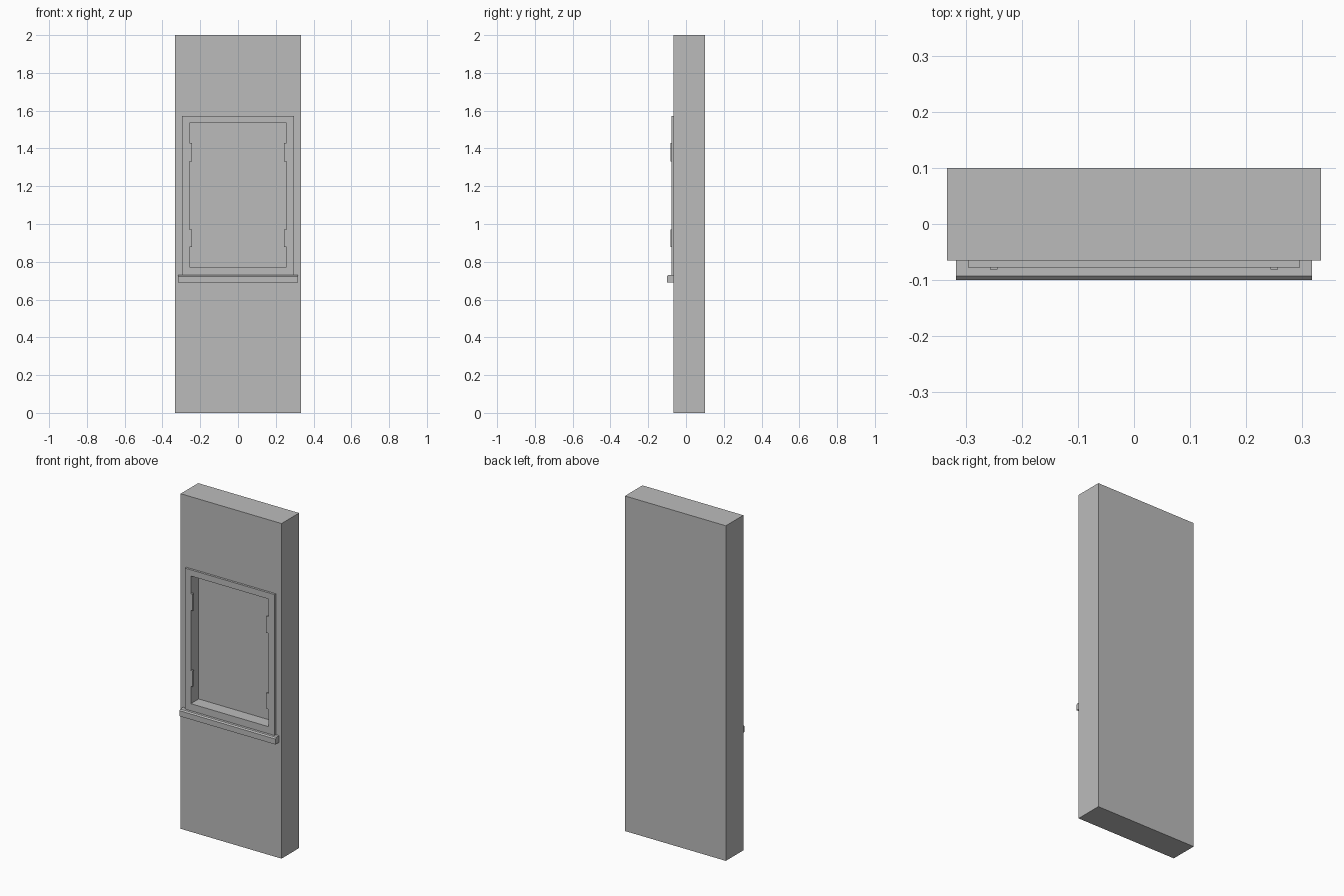
import bpy, bmesh

if "Cube" in bpy.data.objects:
    bpy.data.objects.remove(bpy.data.objects["Cube"])

grey = bpy.data.materials.new("plain_grey")
grey.diffuse_color = (0.5, 0.5, 0.5, 1)
grey.use_nodes = True
grey.node_tree.nodes["Principled BSDF"].inputs["Base Color"].default_value = grey.diffuse_color

# Opening shared by the wall recess and the frame
OPEN_X, OPEN_Z0, OPEN_Z1 = 0.257, 0.772, 1.534
WALL_Y, FRAME_Y, RECESS_Y = -0.065, -0.078, -0.004


def finish(name, bm):
    bmesh.ops.recalc_face_normals(bm, faces=bm.faces)
    mesh = bpy.data.meshes.new(name)
    bm.to_mesh(mesh)
    bm.free()
    mesh.materials.append(grey)
    obj = bpy.data.objects.new(name, mesh)
    bpy.context.collection.objects.link(obj)
    return obj


def rect(bm, hx, z0, z1, y):
    return [bm.verts.new((x, y, z)) for x, z in
            ((-hx, z0), (hx, z0), (hx, z1), (-hx, z1))]


def bridge(bm, a, b):
    for i in range(4):
        j = (i + 1) % 4
        bm.faces.new((a[i], a[j], b[j], b[i]))


def box(name, x0, x1, y0, y1, z0, z1):
    bm = bmesh.new()
    bmesh.ops.create_cube(bm, size=1)
    for v in bm.verts:
        v.co = (x1 if v.co.x > 0 else x0,
                y1 if v.co.y > 0 else y0,
                z1 if v.co.z > 0 else z0)
    return finish(name, bm)


# Wall panel with a shallow window recess
bm = bmesh.new()
back = rect(bm, 0.333, 0, 2, 0.1)
front = rect(bm, 0.333, 0, 2, WALL_Y)
lip = rect(bm, OPEN_X, OPEN_Z0, OPEN_Z1, WALL_Y)
floor = rect(bm, OPEN_X, OPEN_Z0, OPEN_Z1, RECESS_Y)
bm.faces.new(back)
for a, b in ((back, front), (front, lip), (lip, floor)):
    bridge(bm, a, b)
bm.faces.new(floor)
finish("wall_panel", bm)

# Raised window frame around the recess
bm = bmesh.new()
loops = [rect(bm, 0.296, 0.73, 1.571, WALL_Y),
         rect(bm, 0.296, 0.73, 1.571, FRAME_Y),
         rect(bm, OPEN_X, OPEN_Z0, OPEN_Z1, FRAME_Y),
         rect(bm, OPEN_X, OPEN_Z0, OPEN_Z1, WALL_Y)]
for i in range(4):
    bridge(bm, loops[i], loops[(i + 1) % 4])
finish("window_frame", bm)

# Sill with a chamfered front top edge, extruded along x
profile = [(WALL_Y, 0.69), (-0.1, 0.69), (-0.1, 0.723),
           (-0.093, 0.73), (WALL_Y, 0.73)]
bm = bmesh.new()
left = bm.faces.new([bm.verts.new((-0.317, y, z)) for y, z in profile])
ext = bmesh.ops.extrude_face_region(bm, geom=[left], use_keep_orig=True)
bmesh.ops.translate(bm, vec=(0.634, 0, 0),
                    verts=[g for g in ext["geom"] if isinstance(g, bmesh.types.BMVert)])
finish("window_sill", bm)

# Small hinge tabs on both sides of the opening
for side, s in (("left", -1), ("right", 1)):
    for level, z0, z1 in (("lower", 0.877, 0.972), ("upper", 1.33, 1.43)):
        x0, x1 = sorted((s * 0.243, s * OPEN_X))
        box(f"{level}_{side}_hinge", x0, x1, -0.081, -0.068, z0, z1)
